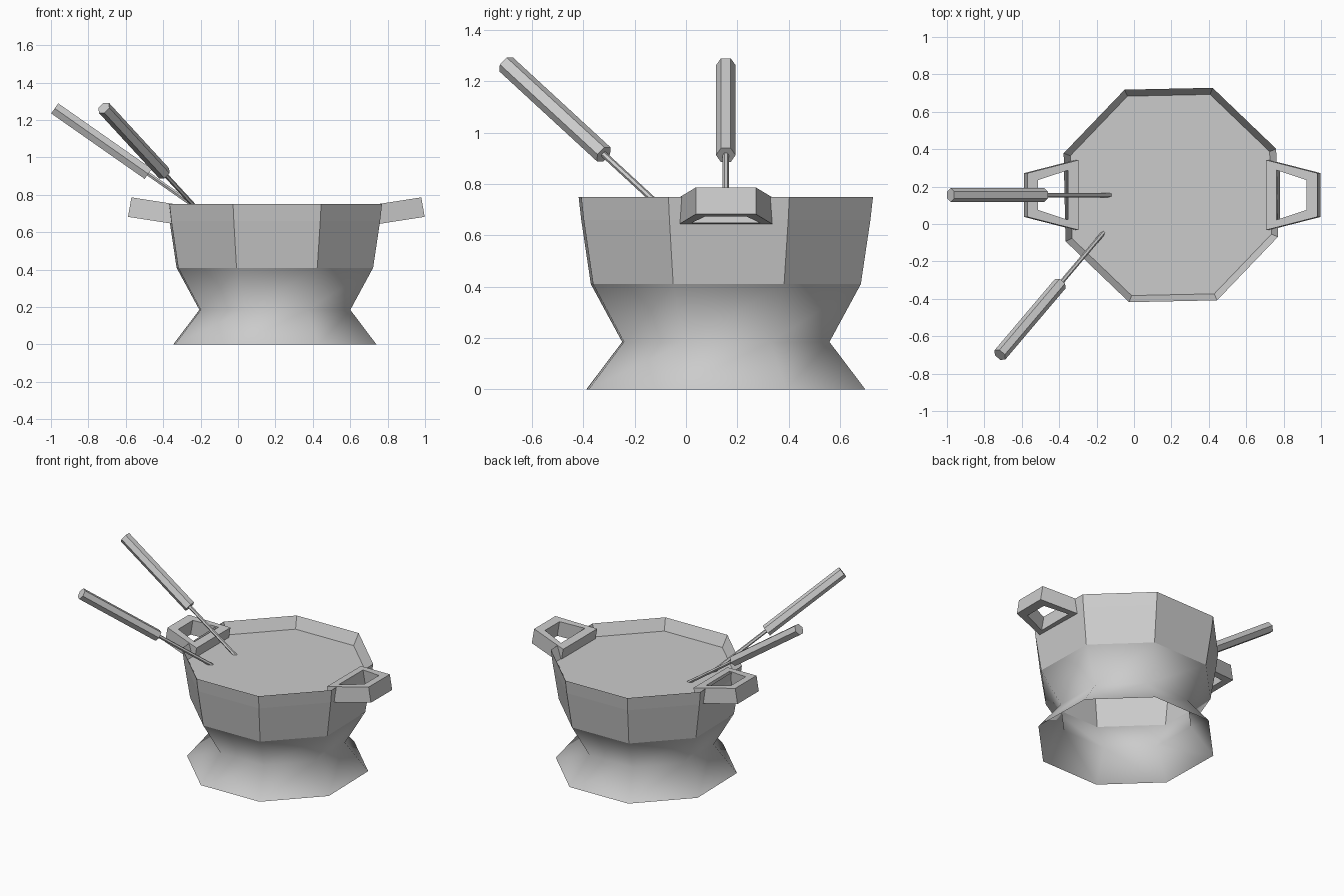
import bpy, bmesh, math
from mathutils import Vector, Matrix

if "Cube" in bpy.data.objects:
    bpy.data.objects.remove(bpy.data.objects["Cube"])

CX, CY = 0.197, 0.155      # pot axis
SIDES = 8
TURN = math.radians(23.7)  # octagon rotation

grey = bpy.data.materials.new("plain grey")
grey.use_nodes = True
grey.diffuse_color = (0.6, 0.6, 0.6, 1)
grey.node_tree.nodes["Principled BSDF"].inputs["Base Color"].default_value = (0.6, 0.6, 0.6, 1)


def finish(bm, name, smooth=False):
    mesh = bpy.data.meshes.new(name)
    bm.to_mesh(mesh)
    bm.free()
    mesh.materials.append(grey)
    for p in mesh.polygons:
        p.use_smooth = smooth
    obj = bpy.data.objects.new(name, mesh)
    bpy.context.collection.objects.link(obj)
    return obj


def lathe(name, profile, smooth=False, cap=False):
    """Octagonal shell from (radius, height) pairs, listed bottom to top."""
    bm = bmesh.new()
    rings = []
    for r, z in profile:
        angles = [TURN + 2 * math.pi * i / SIDES for i in range(SIDES)]
        rings.append([bm.verts.new((CX + r * math.cos(a), CY + r * math.sin(a), z)) for a in angles])
    for low, high in zip(rings, rings[1:]):
        for i in range(SIDES):
            j = (i + 1) % SIDES
            bm.faces.new((low[i], low[j], high[j], high[i]))
    if cap:
        bm.faces.new(rings[-1])
    return finish(bm, name, smooth)


# Pot: flared stand, faceted bowl, and the filling inside the rim
lathe("stand", [(0.583, 0), (0.433, 0.185), (0.564, 0.41)], smooth=True)
lathe("bowl", [(0.564, 0.41), (0.604, 0.66), (0.615, 0.75)])
lathe("filling", [(0.615, 0.75), (0.577, 0.672)], cap=True)


def side_handle(name, side):
    """Trapezoid frame, tilted up away from the bowl."""
    outer = [(0.52, -0.187), (0.793, -0.117), (0.793, 0.117), (0.52, 0.187)]
    inner = [(0.575, -0.133), (0.735, -0.08), (0.735, 0.08), (0.575, 0.133)]
    bm = bmesh.new()

    def ring(loop, top):
        return [bm.verts.new((0.205 + side * (d - 0.018 * top), CY + y,
                              0.64 + 0.155 * (d - 0.52) + 0.104 * top)) for d, y in loop]

    ob, ot, ib, it = ring(outer, 0), ring(outer, 1), ring(inner, 0), ring(inner, 1)
    for i in range(4):
        j = (i + 1) % 4
        for a, b in ((ob, ot), (ot, it), (it, ib), (ib, ob)):
            bm.faces.new((a[i], a[j], b[j], b[i]))
    bmesh.ops.recalc_face_normals(bm, faces=bm.faces)
    finish(bm, name)


side_handle("left_handle", 1)
side_handle("right_handle", -1)


def rod(name, start, end, radius):
    """Six-sided bar between two points, with level side corners."""
    start, end = Vector(start), Vector(end)
    axis = (end - start).normalized()
    side = Vector((0, 0, 1)).cross(axis).normalized()
    up = axis.cross(side)
    frame = Matrix((side, up, axis)).transposed().to_4x4()
    frame.translation = (start + end) / 2
    bm = bmesh.new()
    bmesh.ops.create_cone(bm, cap_ends=True, segments=6, radius1=radius, radius2=radius,
                          depth=(end - start).length)
    # put a corner on the side axis
    corner = max(bm.verts, key=lambda v: v.co.x).co
    bm.transform(Matrix.Rotation(-math.atan2(corner.y, corner.x), 4, "Z"))
    bm.transform(frame)
    finish(bm, name)


# Dipping forks: thick grip and thin shaft reaching into the filling
forks = {
    "side_fork": ((-0.98, 0.155, 1.262), (-0.48, 0.155, 0.912)),
    "front_fork": ((-0.717, -0.70, 1.265), (-0.395, -0.32, 0.915)),
}
for name, (tip, neck) in forks.items():
    tip, neck = Vector(tip), Vector(neck)
    rod(name + "_grip", tip, neck, 0.038)
    rod(name + "_shaft", neck, neck + (neck - tip) * 0.72, 0.012)
